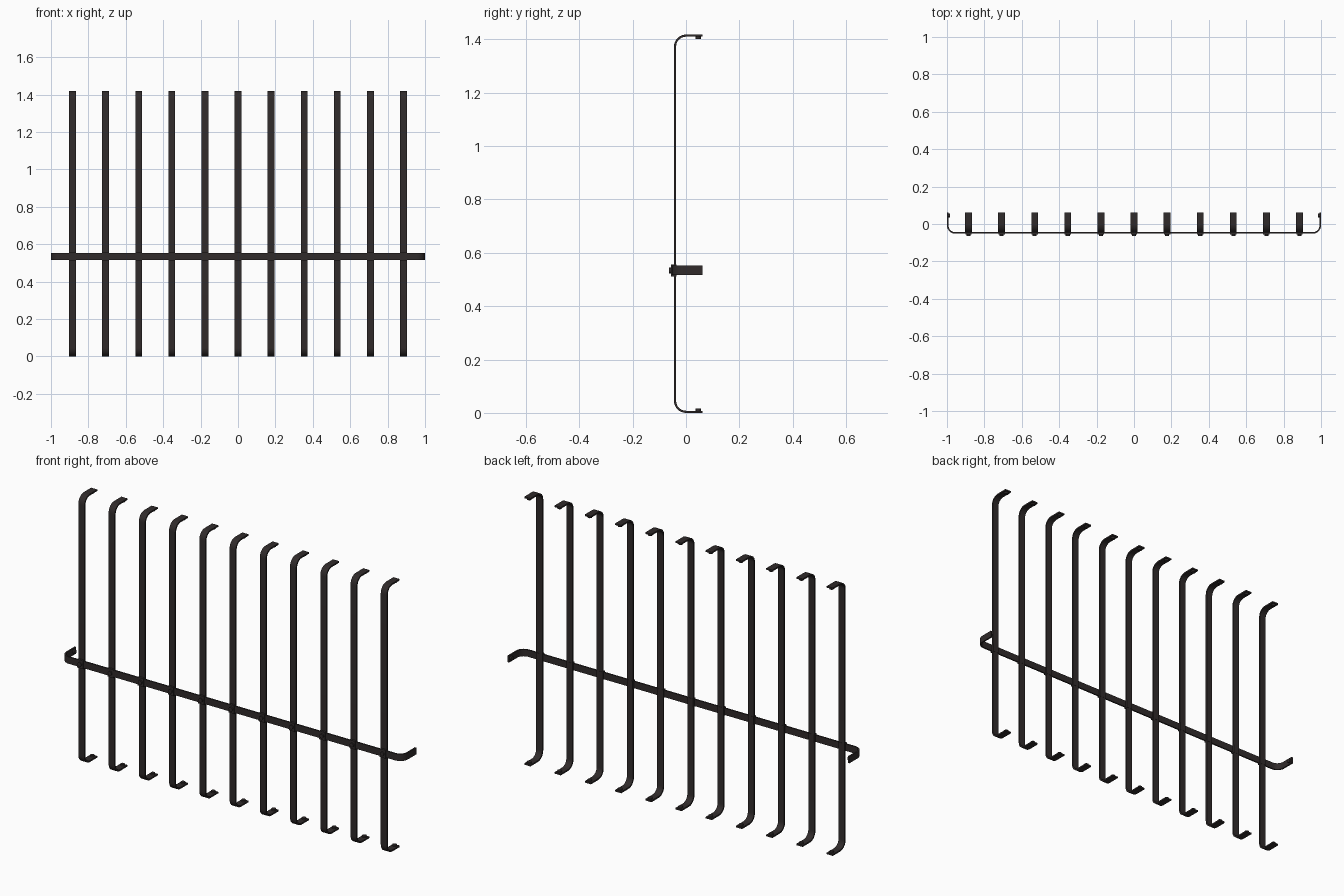
import bpy, bmesh, math
from mathutils import Matrix, Vector

if "Cube" in bpy.data.objects:
    bpy.data.objects.remove(bpy.data.objects["Cube"])

iron = bpy.data.materials.new("dark iron")
iron.diffuse_color = (0.030, 0.024, 0.024, 1)
iron.use_nodes = True
iron.node_tree.nodes["Principled BSDF"].inputs["Base Color"].default_value = iron.diffuse_color

W, T = 0.036, 0.008      # strip width and thickness
BACK, R = 0.062, 0.045   # end of bent tips, outer bend radius
H, RAIL_Z = 1.418, 0.534


def finish(bm, name):
    bmesh.ops.recalc_face_normals(bm, faces=bm.faces)
    me = bpy.data.meshes.new(name)
    bm.to_mesh(me)
    bm.free()
    me.materials.append(iron)
    ob = bpy.data.objects.new(name, me)
    bpy.context.collection.objects.link(ob)
    return ob


def strip(name, half, front, place):
    """Flat bar along u in [-half, half], both ends bent towards +y."""
    def half_path(off):
        r, cu, cy = R - off, half - R, front + R
        pts = [(half - off, BACK)]
        for i in range(9):
            a = math.pi / 2 * i / 8
            pts.append((cu + r * math.cos(a), cy - r * math.sin(a)))
        return pts
    rows = []
    for off in (0, T):
        p = half_path(off)
        rows.append(p + [(-u, y) for u, y in reversed(p)])
    bm = bmesh.new()
    rings = []
    for o, i in zip(*rows):
        rings.append([bm.verts.new(place(u, y, w)) for (u, y), w in
                      ((o, -W / 2), (o, W / 2), (i, W / 2), (i, -W / 2))])
    for a, b in zip(rings, rings[1:]):
        for k in range(4):
            bm.faces.new((a[k], a[(k + 1) % 4], b[(k + 1) % 4], b[k]))
    bm.faces.new(rings[0])
    bm.faces.new(rings[-1])
    ob = finish(bm, name)
    bpy.context.view_layer.objects.active = ob
    ob.select_set(True)
    bpy.ops.object.shade_smooth_by_angle(angle=math.radians(35))
    ob.select_set(False)


def stud(name, pos, axis, r, depth):
    bm = bmesh.new()
    rot = Vector((0, 0, 1)).rotation_difference(Vector(axis)).to_matrix().to_4x4()
    bmesh.ops.create_cone(bm, cap_ends=True, segments=12, radius1=r, radius2=r,
                          depth=depth, matrix=Matrix.Translation(pos) @ rot)
    finish(bm, name)


# Upright bars with end studs, and a collar and rivet at the rail
for n in range(11):
    x = -0.885 + 0.177 * n
    strip("upright_bar", H / 2, -0.045, lambda u, y, w: (x + w, y, H / 2 + u))
    for z in (T + 0.003, H - T - 0.003):
        stud("bar_end_stud", (x, 0.046, z), (0, 0, 1), 0.011, 0.01)
    bm = bmesh.new()
    bmesh.ops.create_cube(bm, size=1, matrix=Matrix.Translation((x, -0.046, RAIL_Z))
                          @ Matrix.Diagonal((0.034, 0.020, 0.044, 1)))
    finish(bm, "rail_collar")
    stud("rail_rivet", (x, -0.058, RAIL_Z), (0, 1, 0), 0.011, 0.010)

# Cross rail with bent ends
strip("cross_rail", 1.0, -0.052, lambda u, y, w: (u, y, RAIL_Z + w))
for s in (-1, 1):
    stud("rail_end_stud", (s * (1 - T - 0.003), 0.046, RAIL_Z), (1, 0, 0), 0.011, 0.01)
